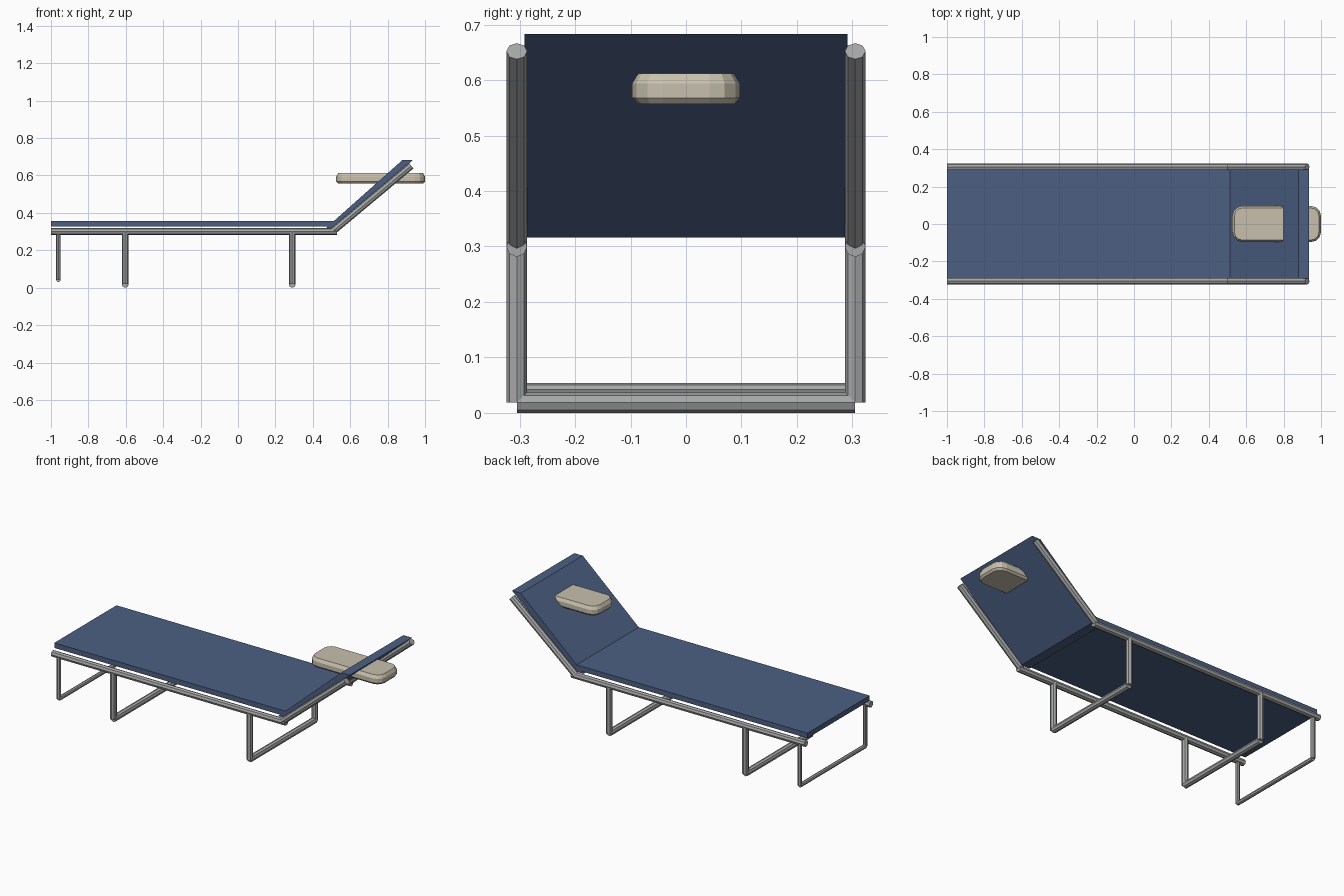
import bpy, bmesh, math
from mathutils import Vector

if "Cube" in bpy.data.objects:
    bpy.data.objects.remove(bpy.data.objects["Cube"])


def material(name, rgb):
    m = bpy.data.materials.new(name)
    m.diffuse_color = (*rgb, 1)
    m.use_nodes = True
    m.node_tree.nodes["Principled BSDF"].inputs["Base Color"].default_value = m.diffuse_color
    return m


METAL = material("grey metal", (0.38, 0.385, 0.385))
BLUE = material("blue fabric", (0.072, 0.115, 0.225))
CREAM = material("cream fabric", (0.58, 0.53, 0.42))


def finish(name, bm, mat):
    bmesh.ops.recalc_face_normals(bm, faces=bm.faces[:])
    me = bpy.data.meshes.new(name)
    bm.to_mesh(me)
    bm.free()
    me.materials.append(mat)
    ob = bpy.data.objects.new(name, me)
    bpy.context.collection.objects.link(ob)
    return ob


def tube(name, a, b, r):
    """Eight-sided capped tube from a to b."""
    a, b = Vector(a), Vector(b)
    d = b - a
    bm = bmesh.new()
    bmesh.ops.create_cone(bm, cap_ends=True, segments=8, radius1=r, radius2=r, depth=d.length)
    ob = finish(name, bm, METAL)
    ob.rotation_mode = 'QUATERNION'
    ob.rotation_quaternion = d.to_track_quat('Z', 'Y')
    ob.location = (a + b) / 2


def loft(name, loops, mat):
    """Closed solid through equal-length loops."""
    bm = bmesh.new()
    rings = [[bm.verts.new(p) for p in loop] for loop in loops]
    n = len(rings[0])
    for lo, hi in zip(rings, rings[1:]):
        for i in range(n):
            j = (i + 1) % n
            bm.faces.new((lo[i], lo[j], hi[j], hi[i]))
    bm.faces.new(rings[0])
    bm.faces.new(rings[-1])
    return finish(name, bm, mat)


def extrude_y(name, profile, half, mat):
    return loft(name, [[(x, y, z) for x, z in profile] for y in (-half, half)], mat)


Y, R, RAIL_Z = 0.305, 0.0188, 0.300

# side rails of the bed and of the raised back
for side, s in (("front", -1), ("back", 1)):
    tube(f"{side}_rail", (-1, s * Y, RAIL_Z), (0.53, s * Y, RAIL_Z), R)
    tube(f"{side}_backrest_rail", (0.505, s * Y, RAIL_Z), (0.926, s * Y, 0.652), R)

# three U-shaped leg frames
for name, x, zb, r in (("foot", -0.96, 0.042, 0.012),
                       ("middle", -0.603, 0.0185, 0.0185),
                       ("head", 0.29, 0.0185, 0.0185)):
    for side, s in (("front", -1), ("back", 1)):
        tube(f"{name}_{side}_leg", (x, s * Y, zb), (x, s * Y, RAIL_Z), r)
    tube(f"{name}_ground_bar", (x, -Y, zb), (x, Y, zb), r)

# flat mattress and slanted back cushion
extrude_y("mattress", [(-1, 0.327), (0.52, 0.327), (0.52, 0.357), (-1, 0.357)], 0.291, BLUE)
extrude_y("backrest_cushion", [(0.467, 0.316), (0.523, 0.316), (0.936, 0.683), (0.88, 0.683)], 0.291, BLUE)


# pillow: rounded plan with bevelled top and bottom
def rounded(hx, hy, r, z, cx, seg=3):
    pts = []
    for q, (sx, sy) in enumerate(((1, 1), (-1, 1), (-1, -1), (1, -1))):
        for k in range(seg + 1):
            a = math.pi / 2 * (q + k / seg)
            pts.append((cx + sx * (hx - r) + r * math.cos(a), sy * (hy - r) + r * math.sin(a), z))
    return pts


loft("pillow", [rounded(0.2375 - i, 0.097 - i, 0.055 - i, z, 0.7625)
                for i, z in ((0.01, 0.557), (0, 0.568), (0, 0.594), (0.011, 0.612))], CREAM)
